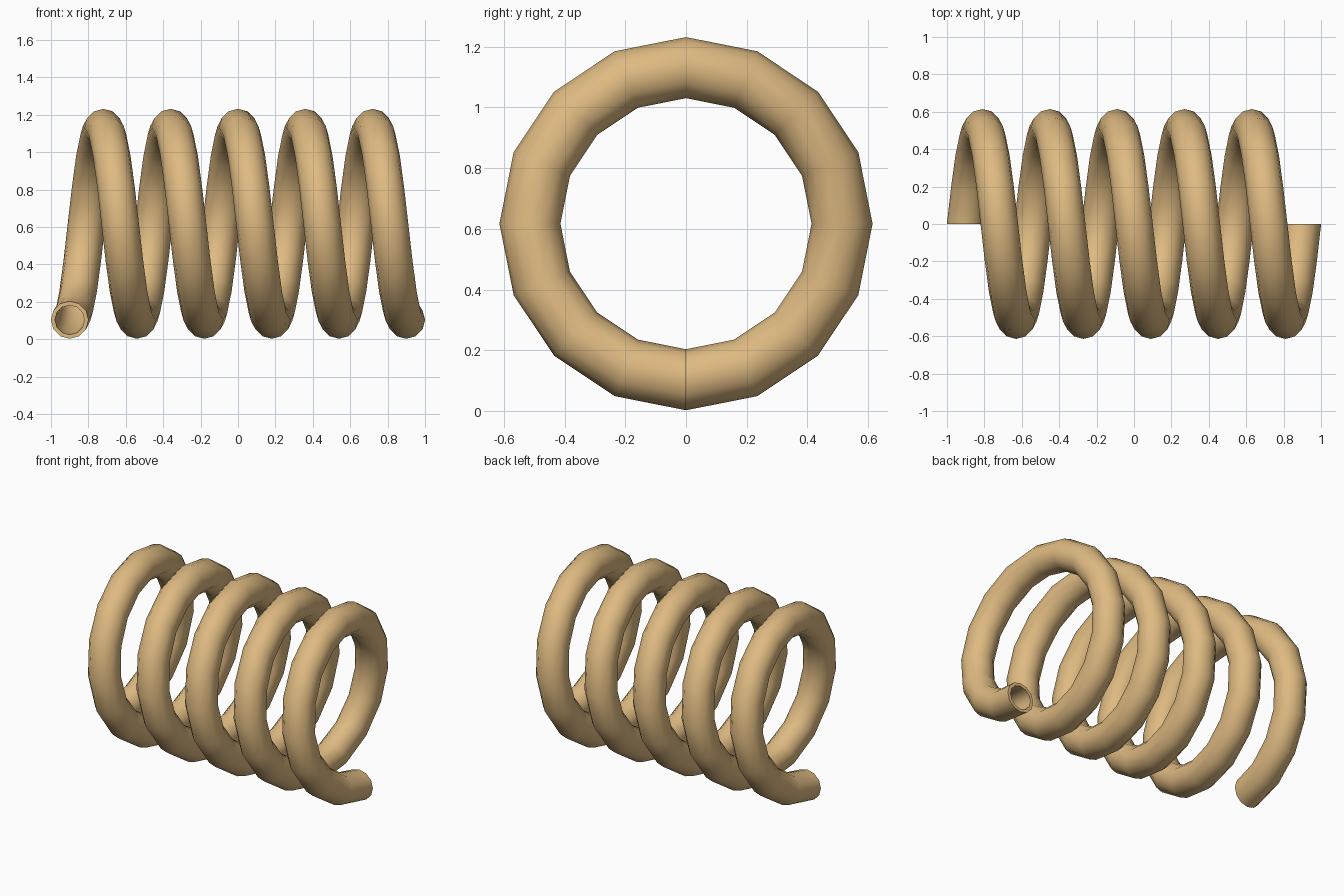
import bpy, bmesh, math

if "Cube" in bpy.data.objects:
    bpy.data.objects.remove(bpy.data.objects["Cube"])

TURNS, STEPS, SIDES = 5, 16, 12
PITCH, COIL_R, AXIS_Z = 0.36, 0.514, 0.617
TUBE_R, BORE_R = 0.1005, 0.079

mat = bpy.data.materials.new("tan")
mat.diffuse_color = (0.73, 0.49, 0.22, 1)
mat.use_nodes = True
mat.node_tree.nodes["Principled BSDF"].inputs["Base Color"].default_value = mat.diffuse_color

bm = bmesh.new()


def ring(step, radius):
    """Circular section in the plane through the coil axis."""
    a = 2 * math.pi * step / STEPS
    cx = PITCH * (step / STEPS - TURNS / 2)
    verts = []
    for i in range(SIDES):
        t = 2 * math.pi * i / SIDES
        r = COIL_R + radius * math.sin(t)
        verts.append(bm.verts.new((cx + radius * math.cos(t),
                                   r * math.sin(a),
                                   AXIS_Z - r * math.cos(a))))
    return verts


def bridge(a, b):
    for i in range(SIDES):
        j = (i + 1) % SIDES
        bm.faces.new((a[i], a[j], b[j], b[i]))


# outer wall and inner bore swept along the coil
outer = [ring(s, TUBE_R) for s in range(TURNS * STEPS + 1)]
inner = [ring(s, BORE_R) for s in range(TURNS * STEPS + 1)]
for walls in (outer, inner):
    for a, b in zip(walls, walls[1:]):
        bridge(a, b)

# open rims at both ends
for end in (0, -1):
    bridge(outer[end], inner[end])

bmesh.ops.recalc_face_normals(bm, faces=bm.faces)
mesh = bpy.data.meshes.new("coil_spring")
bm.to_mesh(mesh)
bm.free()
mesh.materials.append(mat)
spring = bpy.data.objects.new("coil_spring", mesh)
bpy.context.collection.objects.link(spring)

# smooth tube, sharp rims
bpy.context.view_layer.objects.active = spring
spring.select_set(True)
bpy.ops.object.shade_smooth_by_angle(angle=math.radians(50))
